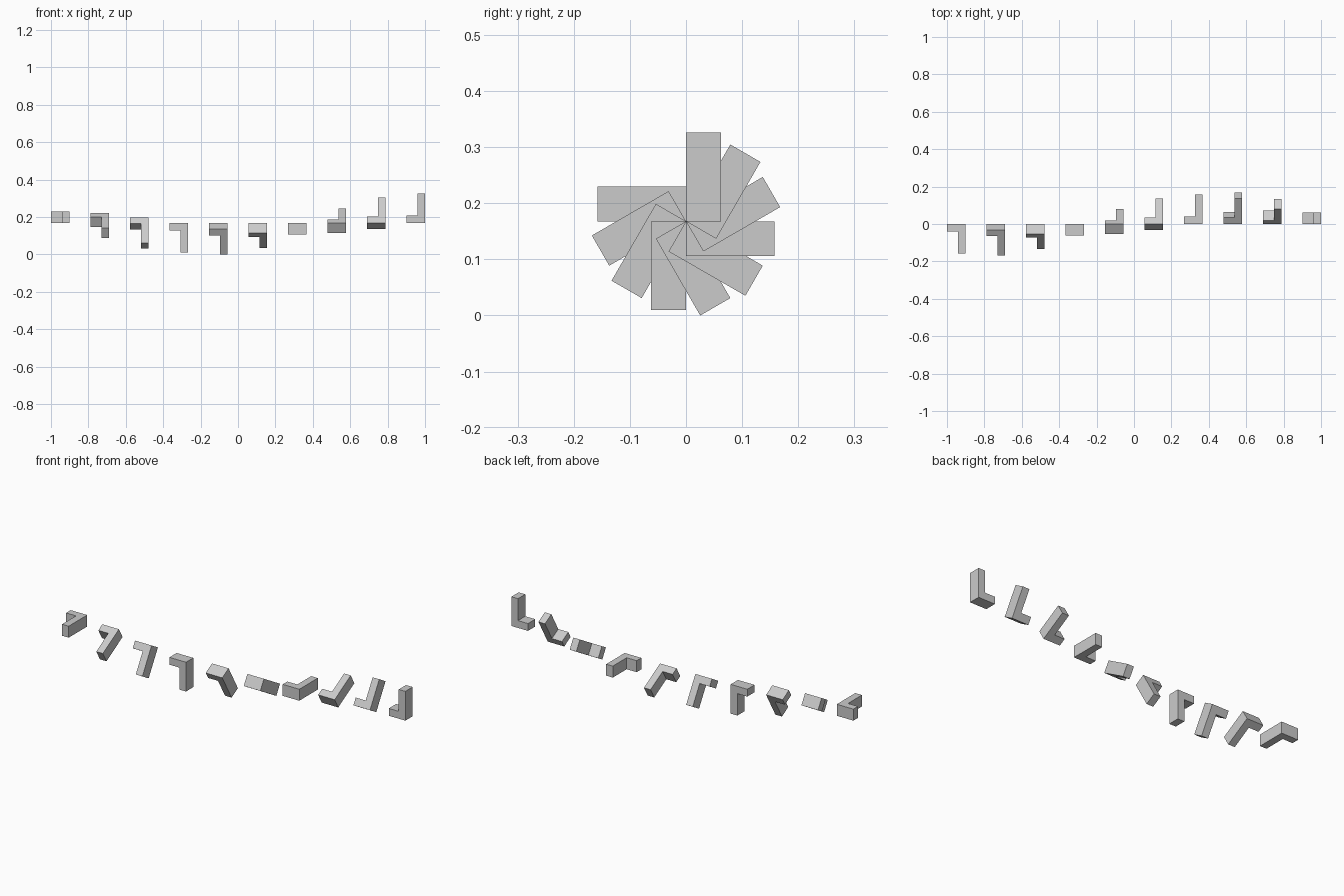
import bpy, bmesh, math

if "Cube" in bpy.data.objects:
    bpy.data.objects.remove(bpy.data.objects["Cube"])

COUNT = 10
WIDTH, HEIGHT, DEPTH = 0.099, 0.158, 0.062   # bracket size
BAR = 0.0395                                 # bar thickness
AXIS_Z = 0.1678                              # height of the twist axis
STEP = (2 - WIDTH) / (COUNT - 1)

# L-shaped profile: short foot with the upright on the +x side
profile = [(0, 0), (WIDTH, 0), (WIDTH, HEIGHT), (WIDTH - BAR, HEIGHT),
           (WIDTH - BAR, BAR), (0, BAR)]


def bracket_mesh():
    bm = bmesh.new()
    face = bm.faces.new([bm.verts.new((x, 0, z)) for x, z in profile])
    ext = bmesh.ops.extrude_face_region(bm, geom=[face])
    verts = [g for g in ext["geom"] if isinstance(g, bmesh.types.BMVert)]
    bmesh.ops.translate(bm, verts=verts, vec=(0, DEPTH, 0))
    bmesh.ops.recalc_face_normals(bm, faces=bm.faces)
    mesh = bpy.data.meshes.new("l_bracket")
    bm.to_mesh(mesh)
    bm.free()
    return mesh


# Row of brackets, each turned a further 30 degrees about the x axis
mesh = bracket_mesh()
for i in range(COUNT):
    ob = bpy.data.objects.new(f"l_bracket_{i + 1}", mesh)
    ob.location = (-1 + i * STEP, 0, AXIS_Z)
    ob.rotation_euler.x = math.radians(90 + 30 * i)
    bpy.context.collection.objects.link(ob)
